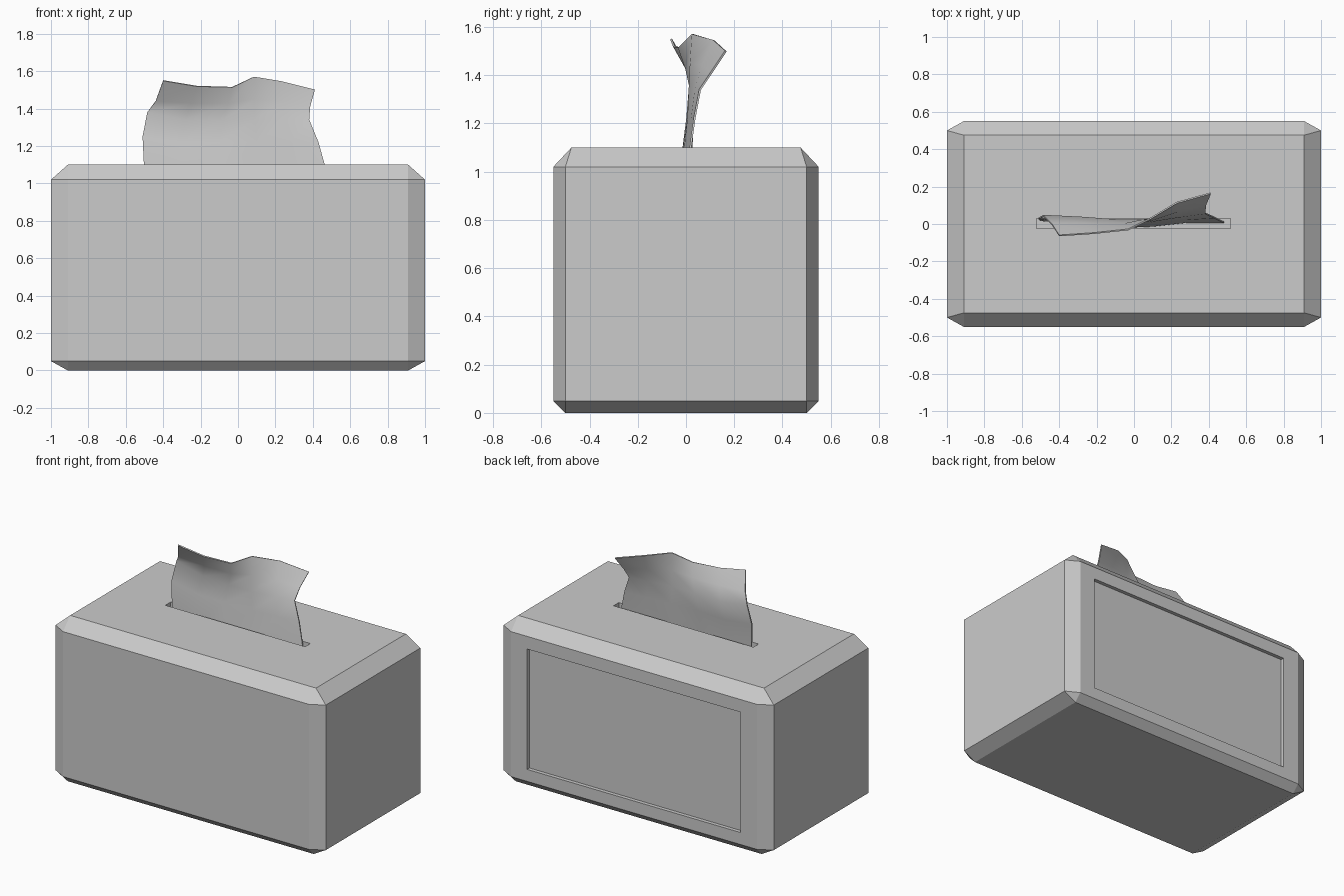
import bpy, bmesh
from mathutils import Vector

if "Cube" in bpy.data.objects:
    bpy.data.objects.remove(bpy.data.objects["Cube"])


def new_object(name, bm):
    bmesh.ops.recalc_face_normals(bm, faces=bm.faces)
    mesh = bpy.data.meshes.new(name)
    bm.to_mesh(mesh)
    bm.free()
    obj = bpy.data.objects.new(name, mesh)
    bpy.context.collection.objects.link(obj)
    return obj


def block(name, lo, hi):
    bm = bmesh.new()
    bmesh.ops.create_cube(bm, size=1)
    lo, hi = Vector(lo), Vector(hi)
    for v in bm.verts:
        v.co = Vector([lo[i] + (v.co[i] + 0.5) * (hi[i] - lo[i]) for i in range(3)])
    return new_object(name, bm)


def cut(target, cutter):
    cutter.hide_render = True
    mod = target.modifiers.new("cut", 'BOOLEAN')
    mod.operation = 'DIFFERENCE'
    mod.solver = 'EXACT'
    mod.object = cutter
    bpy.context.view_layer.objects.active = target
    bpy.ops.object.modifier_apply(modifier=mod.name)
    bpy.data.objects.remove(cutter)


# Box body: chamfered block as the hull of four symmetric rings
bm = bmesh.new()
corners = [(0.91, 0.50, 0), (0.91, 0.55, 0.05), (1, 0.50, 0.05),
           (0.91, 0.55, 1.02), (1, 0.50, 1.02), (0.91, 0.475, 1.10)]
for x, y, z in corners:
    for sx in (-1, 1):
        for sy in (-1, 1):
            bm.verts.new((sx * x, sy * y, z))
bmesh.ops.convex_hull(bm, input=bm.verts)
bmesh.ops.dissolve_limit(bm, angle_limit=0.01, verts=bm.verts, edges=bm.edges)
box = new_object("box_body", bm)

# Recessed back panel and tissue slot
cut(box, block("panel_cutter", (-0.79, 0.525, 0.13), (0.79, 0.7, 0.935)))
cut(box, block("slot_cutter", (-0.52, -0.025, 1.02), (0.515, 0.03, 1.3)))

# Tissue sheet: rows from the slot up to the loose wavy edge, as x, y, z
rows = [
    ([-.50, -.30, -.10, .10, .28, .48], [.02, .005, -.018, -.01, .01, .01], [1.04] * 6),
    ([-.51, -.30, -.10, .10, .28, .43], [.03, .01, .005, .01, .025, .035], [1.25] + [1.22] * 5),
    ([-.485, -.28, -.08, .09, .25, .38], [.045, .035, .02, .015, .04, .058], [1.38] + [1.34] * 5),
    ([-.44, -.25, -.05, .09, .24, .385], [.0, .0, .0, .02, .07, .105], [1.44, 1.43, 1.43, 1.45, 1.44, 1.41]),
    ([-.40, -.22, -.03, .085, .23, .41], [-.062, -.05, -.03, .028, .115, .165], [1.55, 1.52, 1.515, 1.57, 1.545, 1.50]),
]
bm = bmesh.new()
grid = [[bm.verts.new(p) for p in zip(*row)] for row in rows]
for a, b in zip(grid, grid[1:]):
    for i in range(len(a) - 1):
        bm.faces.new((a[i], a[i + 1], b[i + 1], b[i]))
tissue = new_object("tissue", bm)
solid = tissue.modifiers.new("thickness", 'SOLIDIFY')
solid.thickness = 0.008
solid.offset = 0
bpy.ops.object.select_all(action='DESELECT')
tissue.select_set(True)
bpy.context.view_layer.objects.active = tissue
bpy.ops.object.modifier_apply(modifier=solid.name)
bpy.ops.object.shade_smooth_by_angle(angle=1.0)
